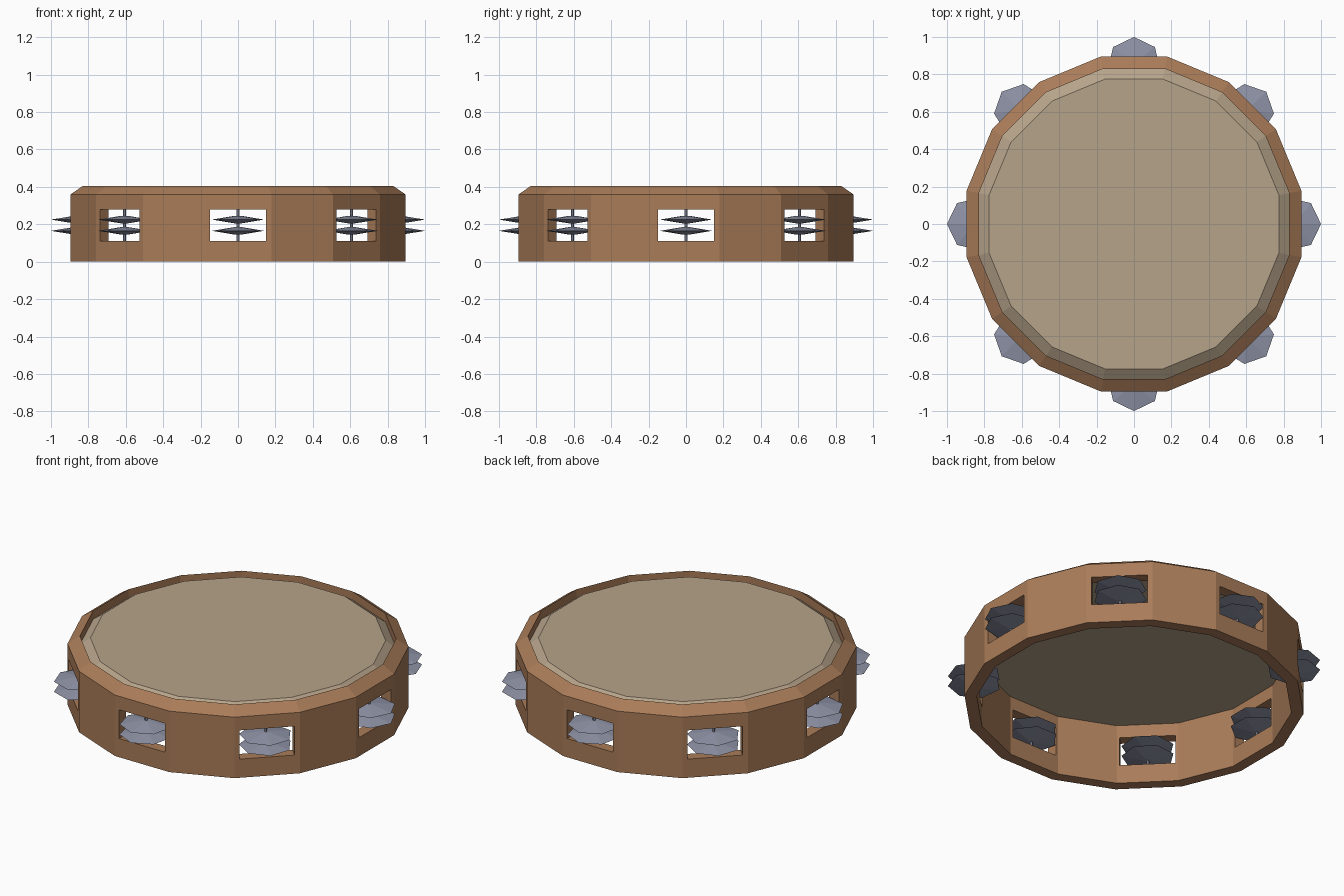
import bpy, bmesh, math
from mathutils import Matrix

cube = bpy.data.objects.get("Cube")
if cube:
    bpy.data.objects.remove(cube, do_unlink=True)

SIDES = 16
SLOTS = 8
APOTHEM = 1 / math.cos(math.pi / SIDES)   # face distance to corner radius
JINGLE_R = 0.143
JINGLE_DIST = 1 - JINGLE_R


def material(name, srgb):
    rgb = [(c / 255) ** 2.2 for c in srgb] + [1]
    mat = bpy.data.materials.new(name)
    mat.use_nodes = True
    mat.diffuse_color = rgb
    bsdf = mat.node_tree.nodes["Principled BSDF"]
    bsdf.inputs["Base Color"].default_value = rgb
    bsdf.inputs["Roughness"].default_value = 0.8
    return mat


def finish(name, bm, mat=None):
    bmesh.ops.recalc_face_normals(bm, faces=bm.faces)
    mesh = bpy.data.meshes.new(name)
    bm.to_mesh(mesh)
    bm.free()
    obj = bpy.data.objects.new(name, mesh)
    bpy.context.collection.objects.link(obj)
    if mat:
        mesh.materials.append(mat)
    return obj


def ring(bm, radius, z, sides, phase):
    return [bm.verts.new((radius * math.cos(phase + i * math.tau / sides),
                          radius * math.sin(phase + i * math.tau / sides), z))
            for i in range(sides)]


def lathe(bm, profile, sides, phase, closed):
    """Revolve (radius, z) points; closed joins last to first, otherwise the ends are capped."""
    rings = [ring(bm, r, z, sides, phase) for r, z in profile]
    pairs = list(zip(rings, rings[1:]))
    if closed:
        pairs.append((rings[-1], rings[0]))
    else:
        bm.faces.new(rings[0])
        bm.faces.new(rings[-1])
    for a, b in pairs:
        for i in range(sides):
            j = (i + 1) % sides
            bm.faces.new((a[i], a[j], b[j], b[i]))
    return [v for loop in rings for v in loop]


wood = material("brown wood", (168, 123, 89))
hide = material("tan skin", (181, 162, 137))
metal = material("grey metal", (142, 146, 165))
half_step = math.pi / SIDES

# Wooden hoop with a sloped top rim
bm = bmesh.new()
profile = [(0.83, 0), (0.895, 0), (0.895, 0.36), (0.83, 0.405)]
lathe(bm, [(r * APOTHEM, z) for r, z in profile], SIDES, half_step, True)
hoop = finish("hoop", bm, wood)

# Slots cut through every second side
bm = bmesh.new()
for i in range(SLOTS):
    place = (Matrix.Rotation(i * math.tau / SLOTS, 4, "Z")
             @ Matrix.Translation((0.86, 0, 0.195))
             @ Matrix.Diagonal((0.3, 0.3, 0.17, 1)))
    bmesh.ops.create_cube(bm, size=1, matrix=place)
cutter = finish("slot_cutter", bm)
cutter.hide_render = True
cut = hoop.modifiers.new("slots", "BOOLEAN")
cut.operation = "DIFFERENCE"
cut.solver = "EXACT"
cut.object = cutter
bpy.context.view_layer.objects.active = hoop
bpy.ops.object.modifier_apply(modifier=cut.name)
bpy.data.objects.remove(cutter, do_unlink=True)

# Drum skin, chamfered around its upper edge
bm = bmesh.new()
lathe(bm, [(0.83 * APOTHEM, 0.355), (0.775 * APOTHEM, 0.395)], SIDES, half_step, False)
finish("drum_skin", bm, hide)

# A pin with two pointed discs in each slot
for i in range(SLOTS):
    place = (Matrix.Rotation(i * math.tau / SLOTS, 4, "Z")
             @ Matrix.Translation((JINGLE_DIST, 0, 0)))
    bm = bmesh.new()
    for z in (0.165, 0.225):
        lathe(bm, [(0.02, z - 0.02), (JINGLE_R, z), (0.02, z + 0.02)], 7, 0, False)
    bm.transform(place)
    finish(f"jingle_pair_{i + 1}", bm, metal)
    bm = bmesh.new()
    lathe(bm, [(0.008, 0.105), (0.008, 0.285)], 6, 0, False)
    bm.transform(place)
    finish(f"jingle_pin_{i + 1}", bm, metal)
